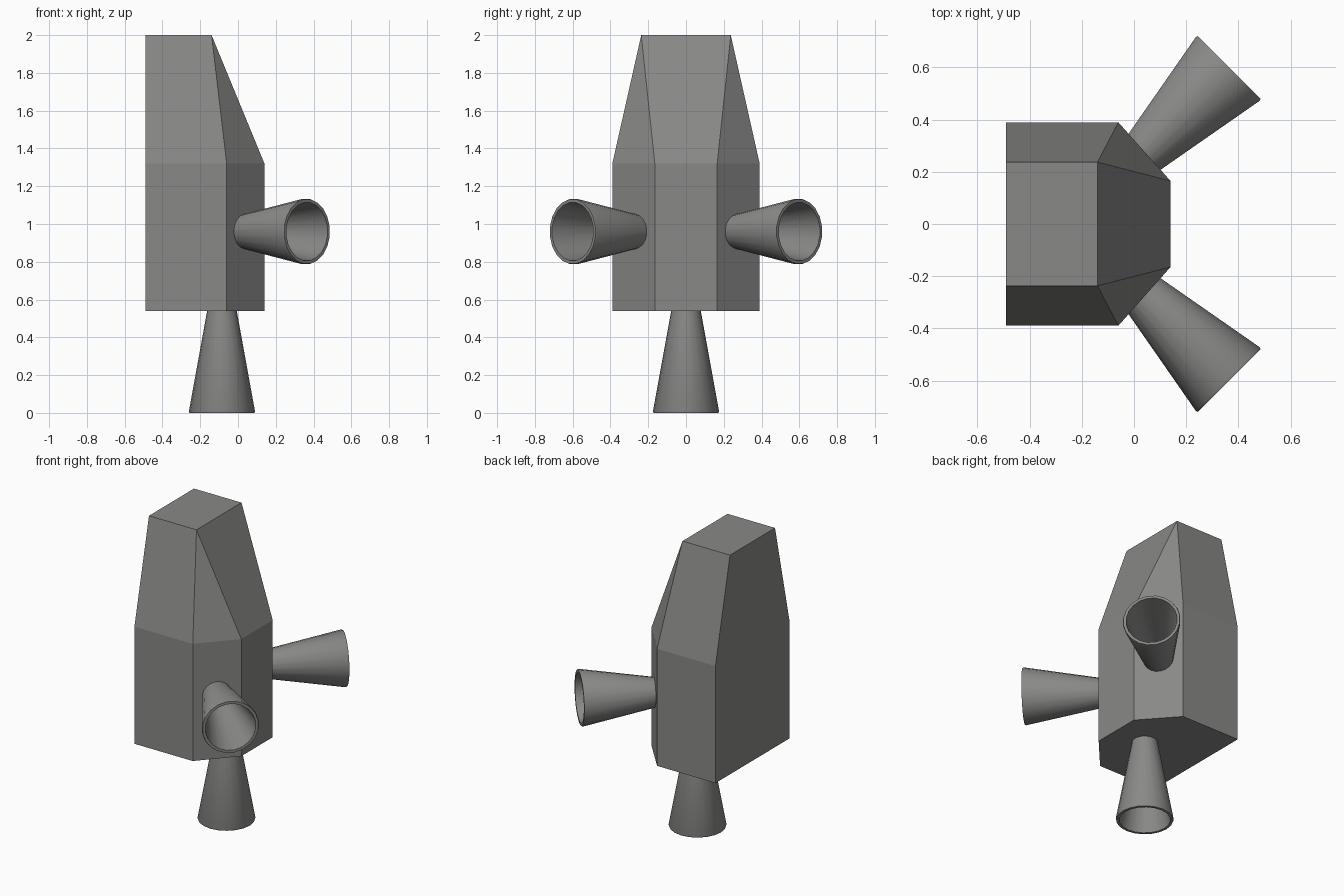
import bpy, bmesh, math
from mathutils import Matrix, Vector

if "Cube" in bpy.data.objects:
    bpy.data.objects.remove(bpy.data.objects["Cube"])

grey = bpy.data.materials.new("plain grey")
grey.diffuse_color = (0.25, 0.25, 0.245, 1)
grey.use_nodes = True
grey.node_tree.nodes["Principled BSDF"].inputs["Base Color"].default_value = grey.diffuse_color


def finish(bm, name):
    bmesh.ops.recalc_face_normals(bm, faces=bm.faces)
    me = bpy.data.meshes.new(name)
    bm.to_mesh(me)
    bm.free()
    ob = bpy.data.objects.new(name, me)
    bpy.context.collection.objects.link(ob)
    me.materials.append(grey)
    return ob


# Thruster housing: chamfered prism tapering to a rectangular top
half = [(-0.49, 0.39), (-0.06, 0.39), (0.14, 0.165)]
outline = half + [(x, -y) for x, y in reversed(half)]
bm = bmesh.new()
low, mid = [[bm.verts.new((x, y, z)) for x, y in outline] for z in (0.54, 1.32)]
top = [bm.verts.new((x, y, 2)) for x, y in
       [(-0.49, 0.237), (-0.14, 0.237), (-0.14, -0.237), (-0.49, -0.237)]]
bm.faces.new(low)
bm.faces.new(top)
for i in range(6):
    j = (i + 1) % 6
    bm.faces.new((low[i], low[j], mid[j], mid[i]))
t = [top[k] for k in (0, 1, 1, 2, 2, 3)]
for i in range(6):
    j = (i + 1) % 6
    ring = [mid[i], mid[j], t[j]] + ([t[i]] if t[i] != t[j] else [])
    bm.faces.new(ring)
finish(bm, "housing")


# Nozzle: hollow bell, mouth at the origin, throat running up +z
def nozzle(name, mouth, inward, sides=20):
    profile = [(0.073, 0.57), (0.175, 0.008), (0.172, 0.0),
               (0.155, 0.0), (0.07, 0.50)]
    turn = Vector((0, 0, 1)).rotation_difference(Vector(inward)).to_matrix().to_4x4()
    bm = bmesh.new()
    rings = [[bm.verts.new((r * math.cos(a), r * math.sin(a), z))
              for a in (math.tau * k / sides for k in range(sides))]
             for r, z in profile]
    for a, b in zip(rings, rings[1:]):
        for k in range(sides):
            n = (k + 1) % sides
            bm.faces.new((a[k], a[n], b[n], b[k]))
    bm.faces.new(rings[0])
    bm.faces.new(rings[-1])
    bmesh.ops.transform(bm, matrix=Matrix.Translation(mouth) @ turn, verts=bm.verts)
    ob = finish(bm, name)
    bpy.ops.object.select_all(action='DESELECT')
    ob.select_set(True)
    bpy.context.view_layer.objects.active = ob
    bpy.ops.object.shade_smooth_by_angle(angle=math.radians(35))


nozzle("lower_nozzle", (-0.085, 0, 0), (0, 0, 1))
for side, s in (("left", -1), ("right", 1)):
    nozzle(side + "_nozzle", (0.365, s * 0.6, 0.96), (-1, -s, 0))
